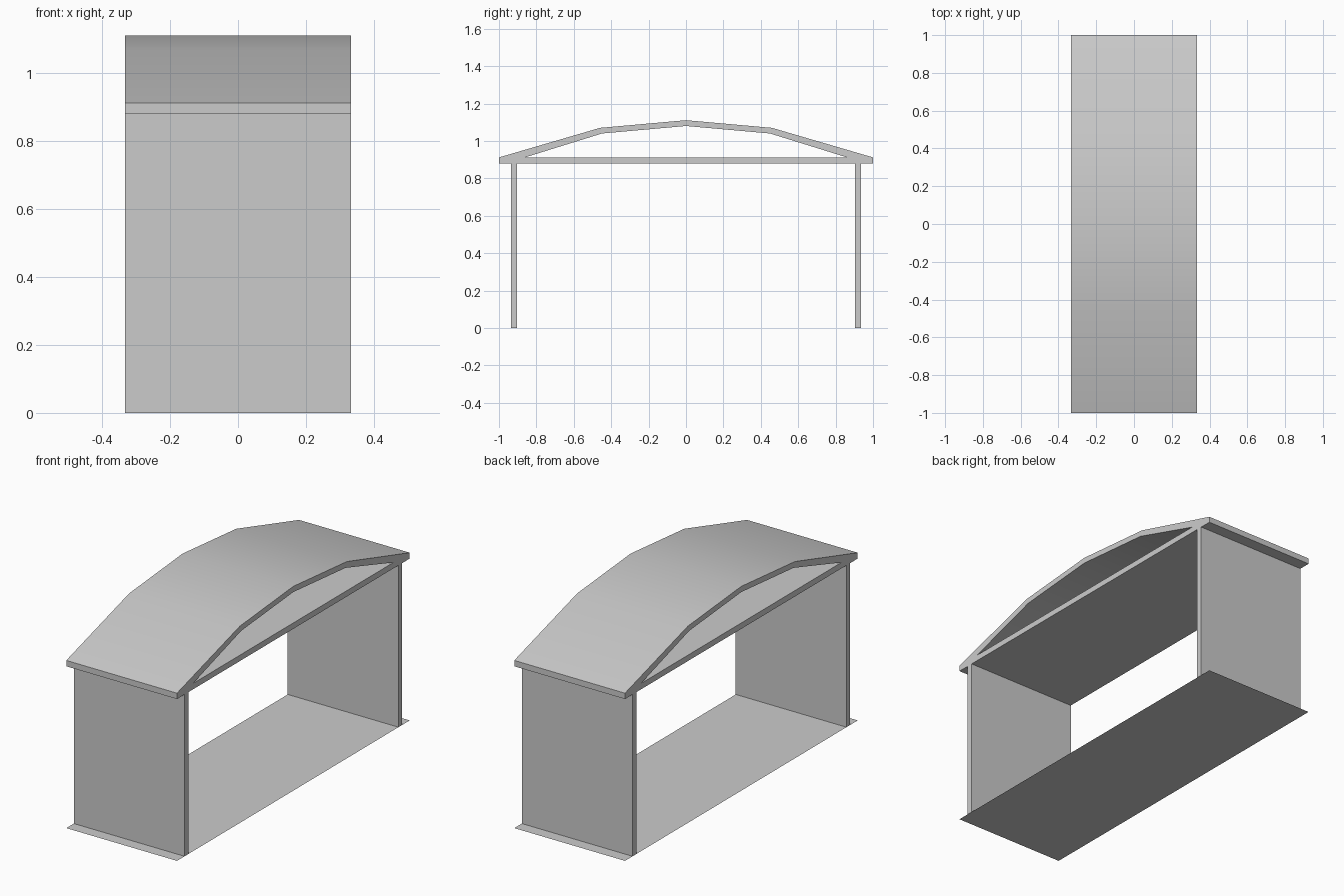
import bpy, bmesh
from mathutils import Vector

if "Cube" in bpy.data.objects:
    bpy.data.objects.remove(bpy.data.objects["Cube"])

W = 0.333  # half width along x

grey = bpy.data.materials.new("light grey")
grey.diffuse_color = (0.6, 0.6, 0.6, 1)
grey.use_nodes = True
grey.node_tree.nodes["Principled BSDF"].inputs["Base Color"].default_value = grey.diffuse_color


def finish(name, bm):
    mesh = bpy.data.meshes.new(name)
    bm.to_mesh(mesh)
    bm.free()
    obj = bpy.data.objects.new(name, mesh)
    obj.data.materials.append(grey)
    bpy.context.collection.objects.link(obj)
    return obj


def extrude_profile(name, loops):
    """Fill y-z loops (outer first, then holes) and extrude along x."""
    bm = bmesh.new()
    for loop in loops:
        vs = [bm.verts.new((-W, y, z)) for y, z in loop]
        for a, b in zip(vs, vs[1:] + vs[:1]):
            bm.edges.new((a, b))
    bmesh.ops.triangle_fill(bm, edges=bm.edges[:], use_beauty=True)
    res = bmesh.ops.extrude_face_region(bm, geom=bm.faces[:], use_keep_orig=True)
    moved = [g for g in res["geom"] if isinstance(g, bmesh.types.BMVert)]
    bmesh.ops.translate(bm, verts=moved, vec=Vector((2 * W, 0, 0)))
    bmesh.ops.recalc_face_normals(bm, faces=bm.faces[:])
    return finish(name, bm)


def mirrored(half):
    """Mirror a half profile that ends on the centre line."""
    return half + [(-y, z) for y, z in reversed(half[:-1])]


# Arched roof joined to its flat ceiling, with the hollow between them
outer = mirrored([(-1, 0.88), (-1, 0.912), (-0.46, 1.07), (0, 1.111)])
hollow = mirrored([(-0.861, 0.912), (-0.449, 1.04), (0, 1.08)])
roof = extrude_profile("roof", [outer, hollow])
bpy.context.view_layer.objects.active = roof
roof.select_set(True)
bpy.ops.object.shade_smooth_by_angle(angle=0.52)

# Two end walls
for side, name in ((-1, "front_wall"), (1, "back_wall")):
    a, b = side * 0.903, side * 0.935
    extrude_profile(name, [[(a, 0), (b, 0), (b, 0.88), (a, 0.88)]])

# Paper-thin floor sheet
bm = bmesh.new()
bm.faces.new([bm.verts.new(p) for p in
              ((-W, -1, 0), (W, -1, 0), (W, 1, 0), (-W, 1, 0))])
finish("floor", bm)
